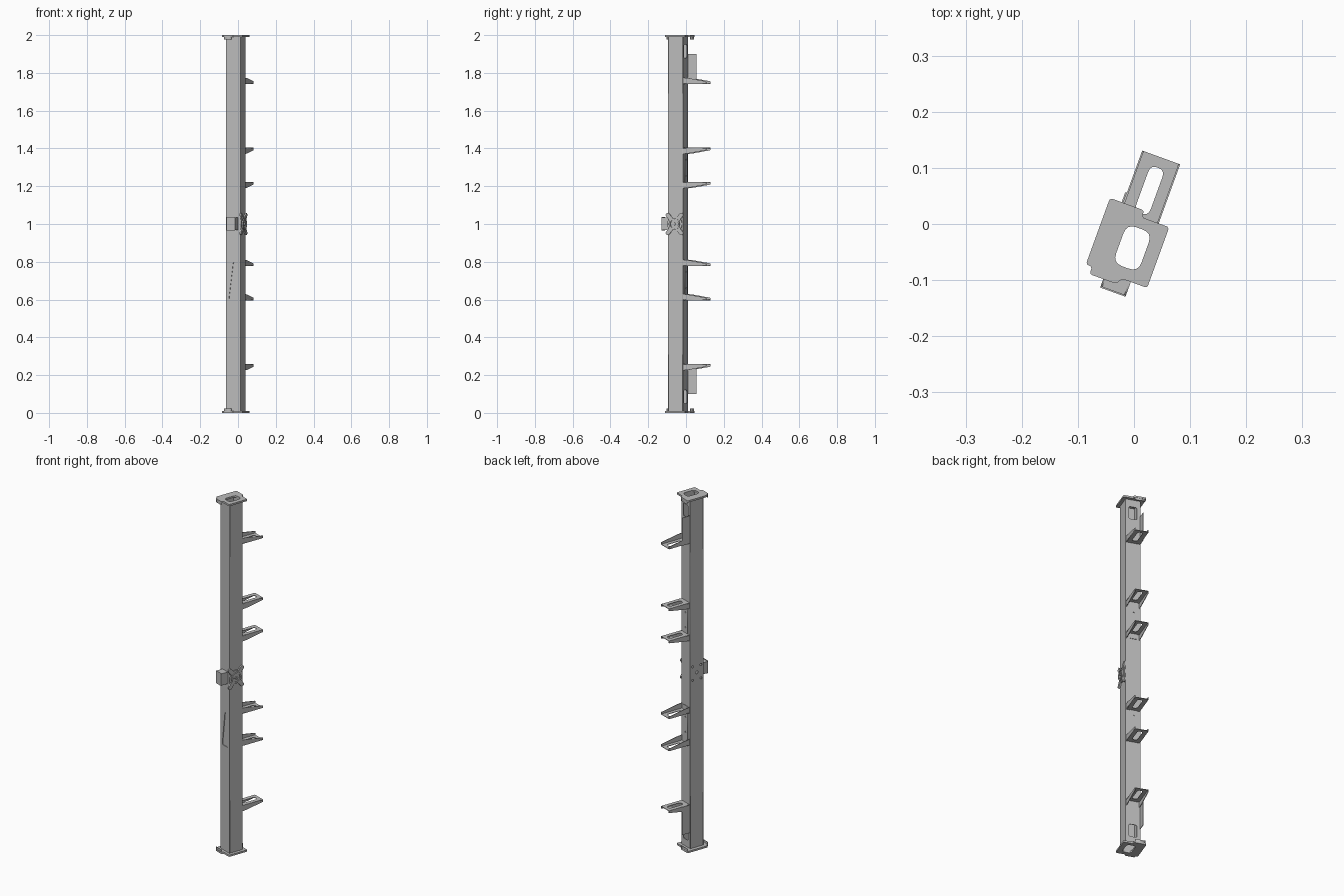
import bpy
from math import sin, cos, pi, radians
from mathutils import Matrix, Vector

cube = bpy.data.objects.get("Cube")
if cube:
    bpy.data.objects.remove(cube, do_unlink=True)

GREY = (0.5, 0.5, 0.5, 1)
mat = bpy.data.materials.new("plain grey metal")
mat.use_nodes = True
mat.diffuse_color = GREY
mat.node_tree.nodes["Principled BSDF"].inputs["Base Color"].default_value = GREY

TURN = Matrix.Rotation(radians(-20), 4, 'Z')
X, Y, Z = Vector((1, 0, 0)), Vector((0, 1, 0)), Vector((0, 0, 1))
L, R, F, B = -0.036, 0.044, -0.085, -0.001   # column sides
T = 0.003                                    # sheet thickness
MID = (F + B) / 2


def rounded(pts, r, n=4):
    """Round every corner of a polygon with a short quadratic arc."""
    out = []
    pts = [Vector(p) for p in pts]
    for i, p in enumerate(pts):
        q, s = pts[i - 1] - p, pts[(i + 1) % len(pts)] - p
        p0 = p + q.normalized() * min(r, q.length * 0.49)
        p1 = p + s.normalized() * min(r, s.length * 0.49)
        for k in range(n + 1):
            t = k / n
            out.append(p0 * (1 - t) ** 2 + p * 2 * t * (1 - t) + p1 * t * t)
    return out


def rect(x0, x1, y0, y1, r=0):
    pts = [(x0, y0), (x1, y0), (x1, y1), (x0, y1)]
    return rounded(pts, r) if r else pts


def circle(x, y, r, n=24):
    return [(x + r * cos(2 * pi * k / n), y + r * sin(2 * pi * k / n)) for k in range(n)]


def plate(name, loops, u, v, low, high):
    """Sheet drawn in the u, v plane (holes after the outline), from low to high along the normal."""
    cu = bpy.data.curves.new(name, 'CURVE')
    cu.dimensions, cu.fill_mode = '2D', 'BOTH'
    cu.extrude = (high - low) / 2
    for loop in loops:
        sp = cu.splines.new('POLY')
        sp.points.add(len(loop) - 1)
        for pt, co in zip(sp.points, loop):
            pt.co = (co[0], co[1], 0, 1)
        sp.use_cyclic_u = True
    tmp = bpy.data.objects.new(name, cu)
    bpy.context.collection.objects.link(tmp)
    dg = bpy.context.evaluated_depsgraph_get()
    mesh = bpy.data.meshes.new_from_object(tmp.evaluated_get(dg))
    bpy.data.objects.remove(tmp, do_unlink=True)
    n = u.cross(v)
    frame = Matrix((u, v, n)).transposed().to_4x4()
    sign = sum(n)                            # normals may point along a negative axis
    frame.translation = n * sign * (low + high) / 2
    mesh.transform(TURN @ frame)
    mesh.materials.clear()
    mesh.materials.append(mat)
    ob = bpy.data.objects.new(name, mesh)
    bpy.context.collection.objects.link(ob)
    return ob


def box(name, x0, x1, y0, y1, z0, z1):
    return plate(name, [rect(x0, x1, y0, y1)], X, Y, z0, z1)


# Hollow column, one sheet per side
LOW, HIGH = 0.01, 1.99
handle_slot = [(-0.02, 0.605), (0.029, 0.605), (0.03, 0.795), (0.004, 0.795)]
plate("column_front", [rect(L, R, LOW, HIGH), rounded(handle_slot, 0.004)], X, Z, F, F + T)
plate("column_back", [rect(L, R, LOW, HIGH), rect(-0.016, 0.026, 0.05, 0.12, 0.008),
                      rect(-0.016, 0.026, 1.88, 1.95, 0.008)], X, Z, B - T, B)
screw_holes = [circle(MID + i * 0.026, 1 + j * 0.038, 0.006, 12)
               for i in (-1, 1) for j in (-1, 1)]
plate("column_left_side", [rect(F + T, B - T, LOW, HIGH), circle(MID, 1, 0.008, 12)] + screw_holes,
      Y, Z, L, L + T)
plate("column_right_side", [rect(F + T, B - T, LOW, HIGH)], Y, Z, R - T, R)
plate("slot_backing", [rect(-0.03, 0.038, 0.59, 0.81)], X, Z, F + T, F + 0.006)

# End plates, with stepped outline and a rounded opening
end_outline = [(-0.056, -0.097), (-0.044, -0.097), (-0.044, -0.111), (0.007, -0.111), (0.013, -0.099),
               (0.061, -0.099), (0.061, 0.016), (0.009, 0.016), (0.009, 0.029), (-0.056, 0.029)]
for name, z0, lip in (("top", 1.99, 1.978), ("bottom", 0.0, 0.01)):
    opening = rect(-0.012, 0.036, -0.078, -0.004, 0.018)
    plate(name + "_end_plate", [rounded(end_outline, 0.006), opening], X, Y, z0, z0 + 0.01)
    box(name + "_front_lip", -0.04, 0.003, -0.109, -0.106, lip, lip + 0.012)
    box(name + "_back_lip", -0.05, 0.004, 0.025, 0.028, lip, lip + 0.012)

# Support arms: a slotted web with tapering side walls; lift tells where the walls rise
A0, A1, TIP = -0.031, 0.041, 0.128


def arm(name, z, lift):
    web = [rect(A0, A1, B, TIP), rect(-0.008, 0.019, 0.022, 0.109, 0.013)]
    lo, hi = sorted((z, z + lift * T))
    plate(name + "_web", web, X, Y, lo, hi)
    wall = [(B, z), (TIP, z), (TIP, z + lift * 0.013), (0.03, z + lift * 0.03), (B, z + lift * 0.033)]
    for side, x in (("left", A0), ("right", A1 - T)):
        plate(f"{name}_{side}_wall", [wall], Y, Z, x, x + T)


for half, s in (("upper", 1), ("lower", -1)):
    def span(p, q):
        return sorted((1 + s * p, 1 + s * q))
    arm(half + "_end_arm", 1 + s * 0.742, s)
    arm(half + "_outer_arm", 1 + s * 0.404, -s)
    arm(half + "_inner_arm", 1 + s * 0.222, -s)
    # Back strip joining the paired arms, and the end arm's flange
    z0, z1 = span(0.19, 0.404)
    holes = [circle(0.002, z0 + (z1 - z0) * k, 0.004, 10) for k in (0.3, 0.7)]
    plate(half + "_arm_strip", [rect(-0.018, 0.022, z0, z1)] + holes, X, Z, B, B + T)
    z0, z1 = span(0.742, 0.9)
    plate(half + "_end_flange", [rect(B, 0.048, z0, z1)], Y, Z, A0 - T, A0)

# Latch box standing off the front
FRONT = -0.127
plate("latch_front", [rect(-0.018, 0.03, 0.965, 1.037, 0.004)], X, Z, FRONT, FRONT + T)
plate("latch_left_cheek", [rect(FRONT + T, F, 0.968, 1.034)], Y, Z, -0.018, -0.018 + T)
plate("latch_right_cheek", [rect(FRONT + T, F, 0.968, 1.034)], Y, Z, 0.03 - T, 0.03)
box("latch_top", -0.015, 0.027, FRONT + T, F, 1.031, 1.034)
box("latch_bottom", -0.015, 0.027, FRONT + T, F, 0.968, 0.971)

# Crossed mounting bracket with a round hub on the right side
for name, s in (("rising", 1), ("falling", -1)):
    d = Vector((0.044, 0.056 * s))
    n = Vector((-d.y, d.x)).normalized() * 0.011
    c = Vector((MID - 0.004, 1))
    bar = rounded([c - d - n, c + d - n, c + d + n, c - d + n], 0.011)
    plate(name + "_cross_arm", [bar], Y, Z, R, R + 0.008)
plate("hub_plate", [circle(MID - 0.004, 1, 0.042)], Y, Z, R, R + 0.005)
plate("hub_ring", [circle(MID - 0.004, 1, 0.03), circle(MID - 0.004, 1, 0.022)], Y, Z, R + 0.005, R + 0.013)
plate("hub_pin", [circle(MID - 0.004, 1, 0.008, 16)], Y, Z, R, R + 0.014)
